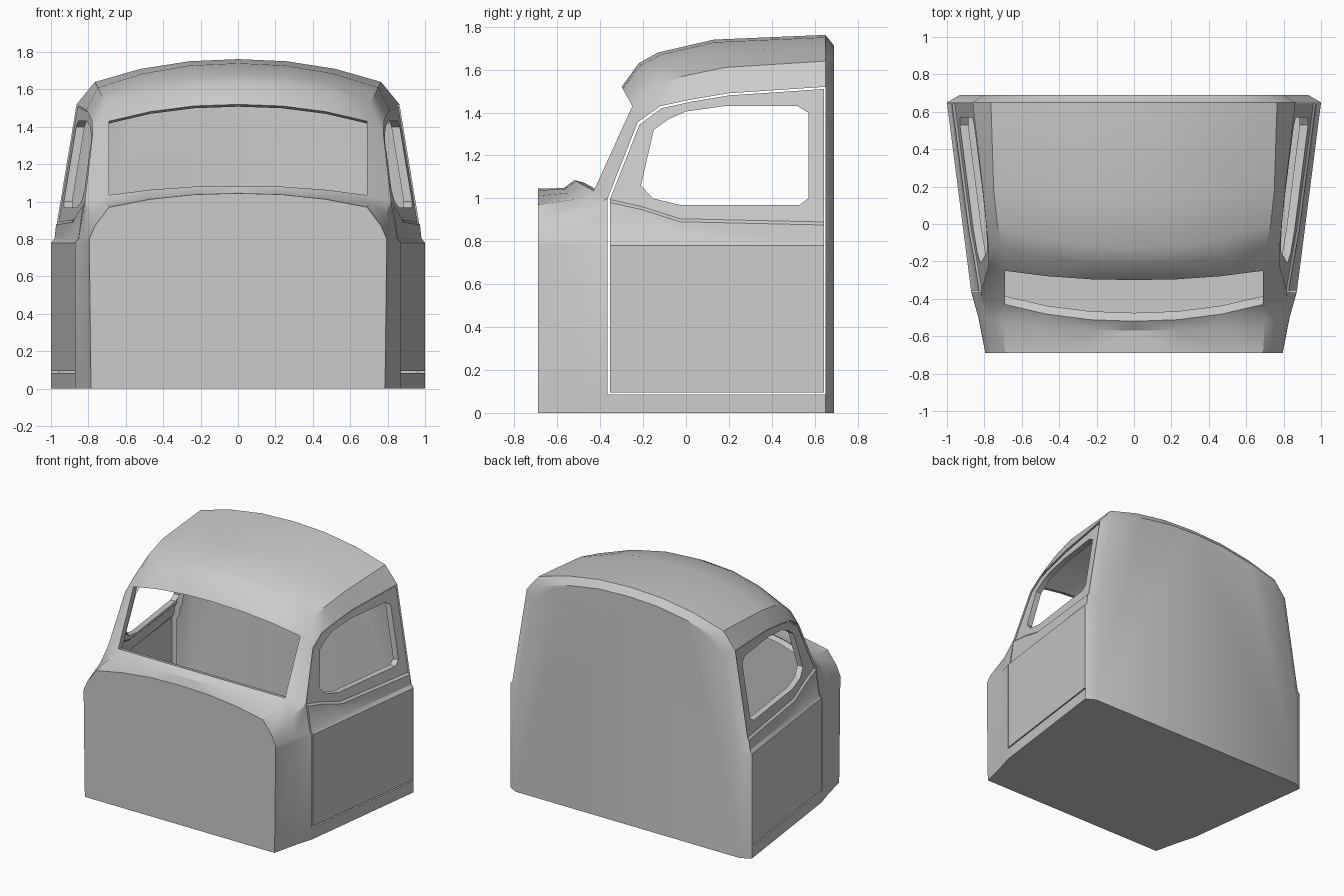
import bpy, bmesh, math
from mathutils import Vector

if "Cube" in bpy.data.objects:
    bpy.data.objects.remove(bpy.data.objects["Cube"])


def side_x(y, z):
    """Half width of the cab side: upright below the belt, leaning in above."""
    x = 0.917 + 0.128 * y
    if z > 0.79:
        x -= 0.018 + 0.165 * (z - 0.8)
    return x


def finish(name, bm, probe):
    bmesh.ops.recalc_face_normals(bm, faces=bm.faces[:])
    if probe.normal.x < 0:
        bmesh.ops.reverse_faces(bm, faces=bm.faces[:])
    me = bpy.data.meshes.new(name)
    bm.to_mesh(me)
    bm.free()
    ob = bpy.data.objects.new(name, me)
    bpy.context.collection.objects.link(ob)
    bpy.ops.object.select_all(action='DESELECT')
    ob.select_set(True)
    bpy.context.view_layer.objects.active = ob
    bpy.ops.object.shade_smooth_by_angle(angle=math.radians(32))
    mod = ob.modifiers.new("mirror", 'MIRROR')
    mod.use_clip = True
    mod.merge_threshold = 0.0005
    return ob


def rim(bm, edges, offset):
    """Fold a border inward to give an opening some thickness."""
    new = bmesh.ops.extrude_edge_only(bm, edges=edges)['geom']
    for v in new:
        if isinstance(v, bmesh.types.BMVert):
            v.co += Vector(offset)


# ---- cab shell: half sections running from cowl to back wall ----
# each row: shoulder (y, z), roof corner (x, y, z), roof centre (y, z)
rows = [
    ((-0.69, 0.87), (0.69, -0.69, 0.97), (-0.69, 1.045)),
    ((-0.50, 0.93), (0.70, -0.52, 0.995), (-0.57, 1.048)),
    ((-0.365, 1.00), (0.69, -0.43, 1.035), (-0.52, 1.085)),
    ((-0.225, 1.355), (0.69, -0.25, 1.43), (-0.30, 1.52)),
    ((-0.12, 1.43), (0.705, -0.12, 1.53), (-0.22, 1.63)),
    ((0.02, 1.46), (0.73, -0.01, 1.57), (-0.13, 1.68)),
    ((0.20, 1.49), (0.75, 0.18, 1.61), (0.13, 1.74)),
    ((0.65, 1.52), (0.765, 0.65, 1.64), (0.65, 1.762)),
    ((0.69, 1.49), (0.72, 0.69, 1.595), (0.69, 1.712)),
]
front_x = {0: (0.785, 0.787, 0.795, 0.795, 0.765), 1: (0.83, 0.83, 0.832, 0.83, 0.79)}
bm = bmesh.new()
grid = []
for i, ((sy, sz), (cx, cy, cz), (my, mz)) in enumerate(rows):
    line = []
    for k, z in enumerate((0, 0.085, 0.78, 0.80, sz)):
        x = front_x[i][k] if i in front_x else side_x(min(sy, 0.65), z)
        line.append((x - (0.07 if i == 8 else 0), sy, z))
    for t in (1, 0.68, 0.34, 0):
        f = t ** 2.2
        line.append((cx * t, my + (cy - my) * f, mz + (cz - mz) * f))
    grid.append([bm.verts.new(p) for p in line])

for i in range(len(grid) - 1):
    for j in range(8):
        door_hole = 2 <= i < 7 and 1 <= j < 4
        windscreen = i == 2 and j >= 5
        if not (door_hole or windscreen):
            f = bm.faces.new((grid[i][j], grid[i + 1][j], grid[i + 1][j + 1], grid[i][j + 1]))
            if i == 0 and j == 1:
                probe = f

# firewall, back wall and floor
floor_mid = [bm.verts.new((0, -0.69, 0)), bm.verts.new((0, 0.69, 0))]
bm.faces.new([floor_mid[0]] + grid[0])
bm.faces.new([floor_mid[1]] + grid[-1])
bm.faces.new(floor_mid + [r[0] for r in reversed(grid)])

# windscreen and door opening flanges
glass = {v for r in grid[2:4] for v in r[5:]}
edge = [e for e in bm.edges if e.is_boundary and max(v.co.x for v in e.verts) > 0.001]
screen = [e for e in edge if all(v in glass for v in e.verts)]
doorway = [e for e in edge if e not in screen]
rim(bm, screen, (0, 0.045, -0.012))
rim(bm, doorway, (-0.04, 0, 0))
finish("cab_shell", bm, probe)

# ---- doors: window ring, belt step and lower panel ----
window = [(-0.21, 1.06), (-0.15, 1.32), (-0.08, 1.37), (0, 1.405), (0.18, 1.43), (0.52, 1.43),
          (0.57, 1.40), (0.57, 1.0), (0.53, 0.97), (-0.03, 0.97), (-0.155, 1.0)]
frame = [(-0.355, 0.995), (-0.217, 1.343), (-0.115, 1.42), (0.022, 1.45), (0.2, 1.48), (0.5, 1.5),
         (0.644, 1.51), (0.644, 0.89), (0.5, 0.893), (-0.03, 0.905), (-0.2, 0.96)]
bm = bmesh.new()


def ring(points, inset=0.0):
    return [bm.verts.new((side_x(y, z) - inset, y, z)) for y, z in points]


def strip(a, b, closed=False):
    n = len(a)
    for k in range(n if closed else n - 1):
        m = (k + 1) % n
        f = bm.faces.new((a[k], a[m], b[m], b[k]))
    return f


win = ring(window, 0.008)
out = ring(frame, 0.008)
strip(win, out, True)
belt = [frame[k] for k in (0, 10, 9, 8, 7)]
levels = [[out[k] for k in (0, 10, 9, 8, 7)],
          ring([(y, z - 0.014) for y, z in belt], -0.004),
          ring([(y, 0.803) for y, z in belt]),
          ring([(y, 0.78) for y, z in belt]),
          ring([(y, 0.095) for y, z in belt])]
for a, b in zip(levels, levels[1:]):
    probe = strip(a, b)
rim(bm, [e for e in bm.edges if e.is_boundary], (-0.045, 0, 0))
finish("doors", bm, probe)
